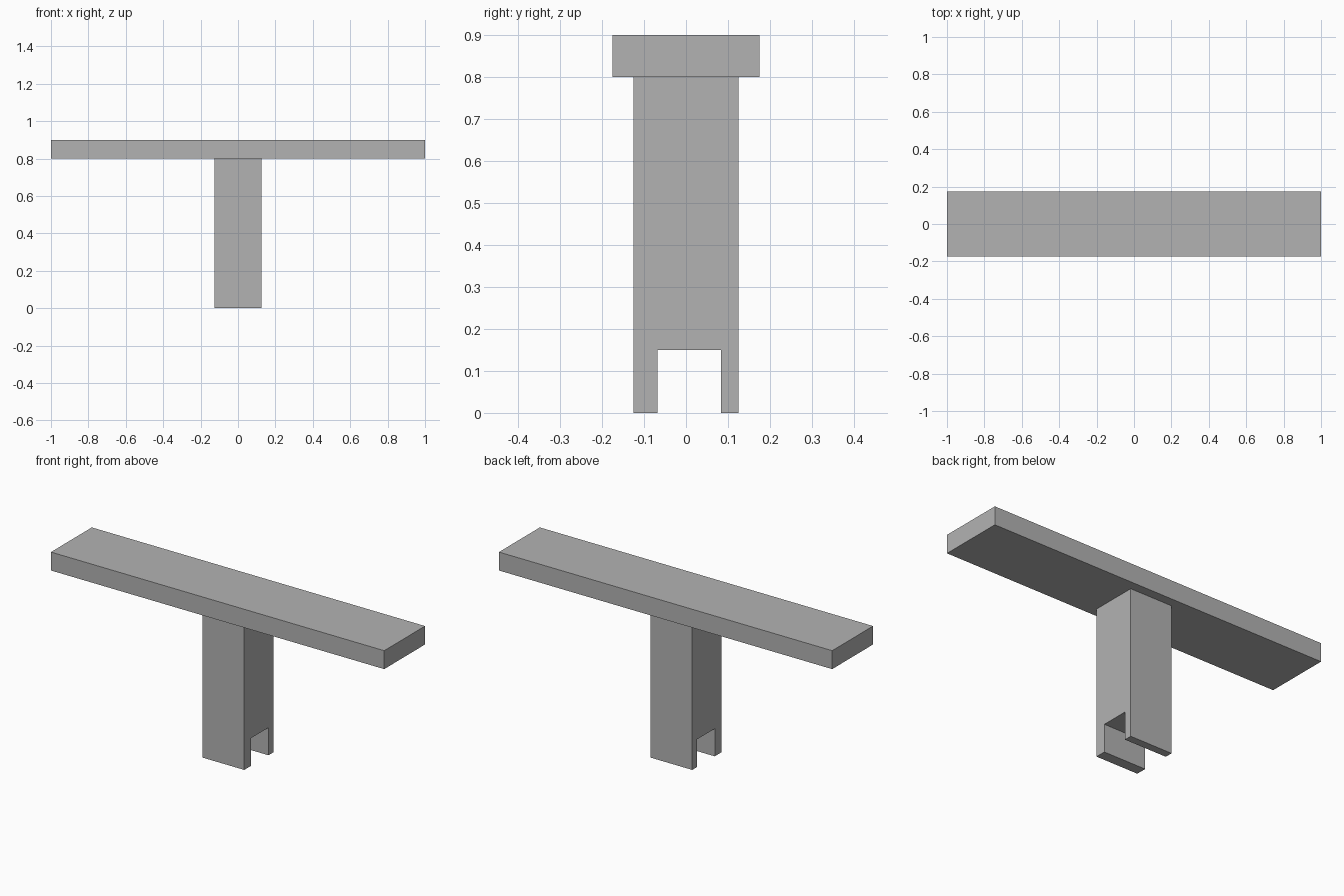
import bpy
import bmesh

cube = bpy.data.objects.get("Cube")
if cube:
    bpy.data.objects.remove(cube, do_unlink=True)

# Single plain grey
grey = bpy.data.materials.new("plain_grey")
grey.use_nodes = True
colour = (0.45, 0.45, 0.45, 1)
grey.diffuse_color = colour
grey.node_tree.nodes["Principled BSDF"].inputs["Base Color"].default_value = colour


def extrude_profile(name, profile, half_width):
    """Extrude a closed (y, z) outline symmetrically along x."""
    bm = bmesh.new()
    face = bm.faces.new([bm.verts.new((-half_width, y, z)) for y, z in profile])
    result = bmesh.ops.extrude_face_region(bm, geom=[face])
    moved = [v for v in result["geom"] if isinstance(v, bmesh.types.BMVert)]
    bmesh.ops.translate(bm, verts=moved, vec=(2 * half_width, 0, 0))
    bmesh.ops.recalc_face_normals(bm, faces=bm.faces)
    mesh = bpy.data.meshes.new(name)
    bm.to_mesh(mesh)
    bm.free()
    mesh.materials.append(grey)
    obj = bpy.data.objects.new(name, mesh)
    bpy.context.collection.objects.link(obj)
    return obj


# Long flat bar across the top
bar_depth, bar_low, bar_high = 0.175, 0.8, 0.9
extrude_profile("top_bar", [(-bar_depth, bar_low), (bar_depth, bar_low),
                            (bar_depth, bar_high), (-bar_depth, bar_high)], 1.0)

# Square post with a slightly off-centre slot through its foot
post, slot_front, slot_back, slot_top = 0.125, -0.068, 0.083, 0.15
extrude_profile("slotted_post", [(-post, 0), (slot_front, 0), (slot_front, slot_top),
                                 (slot_back, slot_top), (slot_back, 0), (post, 0),
                                 (post, bar_low), (-post, bar_low)], post)
